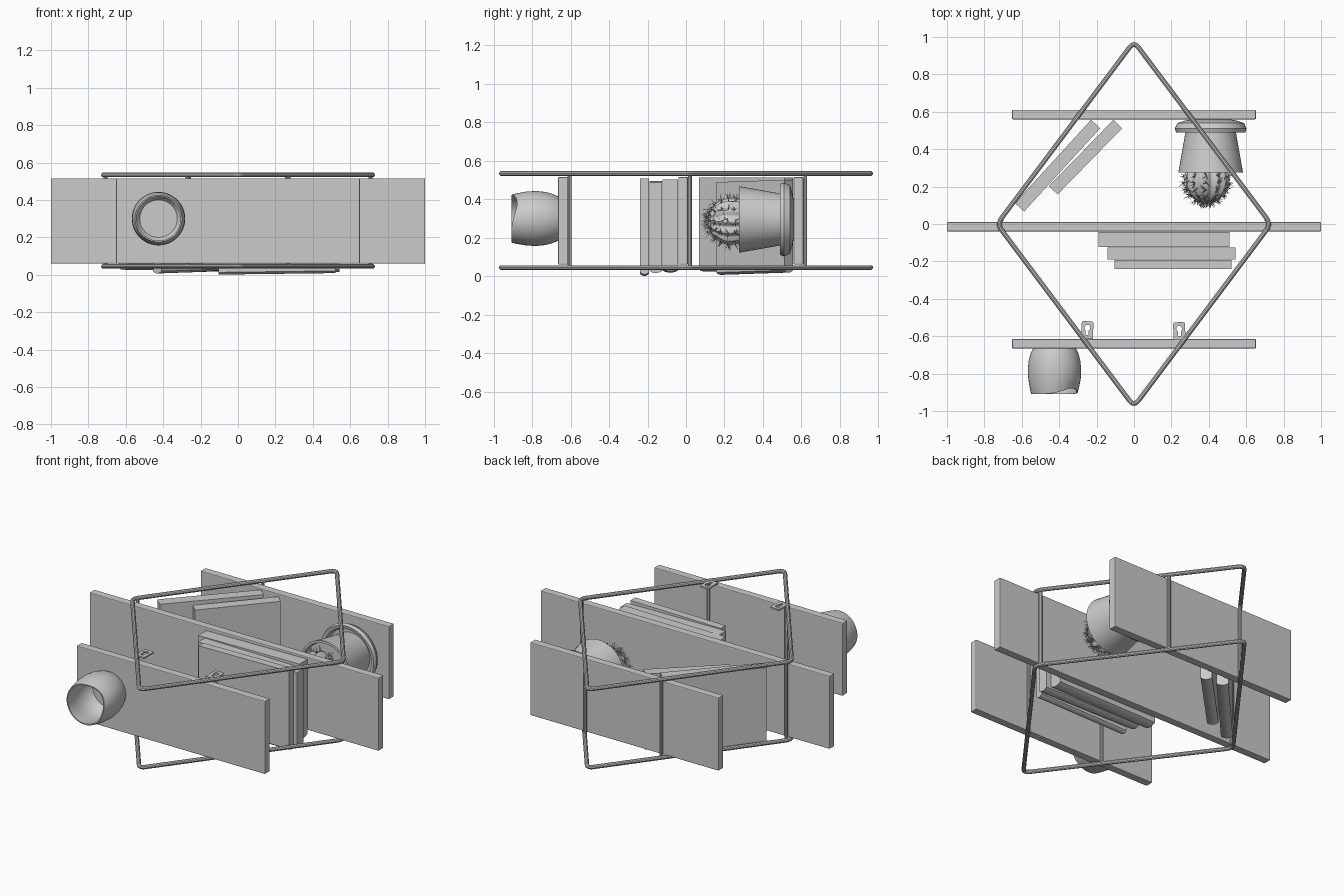
import bpy, bmesh, math, random
from mathutils import Vector, Matrix

if "Cube" in bpy.data.objects:
    bpy.data.objects.remove(bpy.data.objects["Cube"])

random.seed(4)


def finish(bm, name, angle=None):
    bmesh.ops.recalc_face_normals(bm, faces=bm.faces)
    me = bpy.data.meshes.new(name)
    bm.to_mesh(me)
    bm.free()
    ob = bpy.data.objects.new(name, me)
    bpy.context.collection.objects.link(ob)
    if angle:
        smooth(ob, angle)
    return ob


def smooth(ob, angle=35):
    bpy.ops.object.select_all(action='DESELECT')
    ob.select_set(True)
    bpy.context.view_layer.objects.active = ob
    bpy.ops.object.shade_smooth_by_angle(angle=math.radians(angle))


def box(name, lo, hi, bevel=0.0):
    bm = bmesh.new()
    bmesh.ops.create_cube(bm, size=1)
    for v in bm.verts:
        v.co = [(a + b) / 2 + c * (b - a) for a, b, c in zip(lo, hi, v.co)]
    if bevel:
        bmesh.ops.bevel(bm, geom=bm.edges[:], offset=bevel, segments=2,
                        affect='EDGES', profile=0.5)
    return finish(bm, name)


def rod(name, pts, radius, cyclic=False):
    cu = bpy.data.curves.new(name, 'CURVE')
    cu.dimensions = '3D'
    cu.bevel_depth, cu.bevel_resolution, cu.use_fill_caps = radius, 3, True
    sp = cu.splines.new('POLY')
    sp.points.add(len(pts) - 1)
    for p, co in zip(sp.points, pts):
        p.co = (*co, 1)
    sp.use_cyclic_u = cyclic
    return to_mesh(name, cu)


def to_mesh(name, cu):
    ob = bpy.data.objects.new(name, cu)
    bpy.context.collection.objects.link(ob)
    bpy.ops.object.select_all(action='DESELECT')
    ob.select_set(True)
    bpy.context.view_layer.objects.active = ob
    bpy.ops.object.convert(target='MESH')
    smooth(ob)
    return ob


def lathe(name, cx, cz, profile, n=48, shape=None):
    """Revolve (radius, y) points about an axis parallel to y."""
    bm = bmesh.new()
    rings = []
    for i, (r, y) in enumerate(profile):
        ring = []
        for k in range(n):
            a = math.tau * k / n
            rr, yy = shape(i, r, y, a) if shape else (r, y)
            ring.append(bm.verts.new((cx + rr * math.cos(a), yy, cz + rr * math.sin(a))))
        rings.append(ring)
    for p, q in zip(rings, rings[1:]):
        for k in range(n):
            bm.faces.new((p[k], p[(k + 1) % n], q[(k + 1) % n], q[k]))
    bm.faces.new(rings[0])
    bm.faces.new(rings[-1])
    return finish(bm, name, 40)


def book(name, p, q, thick, z0, z1, tilt=0.0):
    """Book with a rounded spine at low z; p-q is one cover edge in plan."""
    p, q = Vector((*p, 0)), Vector((*q, 0))
    d = (q - p).normalized()
    side = Vector((-d.y, d.x, 0)) * thick
    bulge = 0.012
    sec = [(0, z1), (0, z0 + bulge)]
    sec += [(t, z0 + bulge * (2 * t - 1) ** 2) for t in (0.17, 0.33, 0.5, 0.67, 0.83)]
    sec += [(1, z0 + bulge), (1, z1)]
    bm = bmesh.new()
    ends = [[bm.verts.new(e + side * s + Vector((0, 0, z + tilt * f))) for s, z in sec]
            for e, f in ((p, -1), (q, 1))]
    for e in ends:
        bm.faces.new(e)
    m = len(sec)
    for k in range(m):
        j = (k + 1) % m
        bm.faces.new((ends[0][k], ends[0][j], ends[1][j], ends[1][k]))
    return finish(bm, name, 25)


# Two diamond rod frames with rounded corners
corners = [Vector(c) for c in ((0, 0.976), (0.732, 0), (0, -0.976), (-0.732, 0))]
for label, z in (("front", 0.045), ("wall", 0.534)):
    pts = []
    for i, c in enumerate(corners):
        a = c + (corners[i - 1] - c).normalized() * 0.04
        b = c + (corners[(i + 1) % 4] - c).normalized() * 0.04
        for k in range(7):
            t = k / 6
            co = a * (1 - t) ** 2 + c * 2 * t * (1 - t) + b * t * t
            pts.append((co.x, co.y, z))
    rod(f"{label}_diamond_frame", pts, 0.0125, True)

# Shelf boards and the cross rods that carry them
for label, half, y, rx in (("top", 0.652, -0.64, 0.27), ("middle", 1.0, -0.015, 0.708),
                           ("bottom", 0.652, 0.585, 0.262)):
    box(f"{label}_shelf", (-half, y - 0.025, 0.06), (half, y + 0.025, 0.516), 0.005)
    for s in (-1, 1):
        yy = y + 0.035
        rod(f"{label}_shelf_support", [(s * rx, yy, 0.045), (s * rx, yy, 0.534)], 0.0105)

# Hanging tabs with keyholes on the wall frame
for x, y, rot in ((-0.25, -0.567, -0.05), (0.242, -0.572, 0.04)):
    cu = bpy.data.curves.new("hanging_tab", 'CURVE')
    cu.dimensions, cu.fill_mode, cu.extrude = '2D', 'BOTH', 0.005
    outer = [(-0.033, -0.047), (0.033, -0.047), (0.031, 0.042), (0.024, 0.047),
             (-0.024, 0.047), (-0.031, 0.042)]
    hole = [(0.016 * math.cos(a), 0.012 + 0.016 * math.sin(a))
            for a in (math.radians(-60 + 30 * k) for k in range(11))]
    hole += [(-0.008, -0.026), (0.008, -0.026)]
    for loop in (outer, hole):
        sp = cu.splines.new('POLY')
        sp.points.add(len(loop) - 1)
        for p, co in zip(sp.points, loop):
            p.co = (*co, 0, 1)
        sp.use_cyclic_u = True
    tab = to_mesh("hanging_tab", cu)
    tab.location = (x, y, 0.534)
    tab.rotation_euler.z = rot

# Books: a flat stack on the middle shelf, two leaning on the bottom shelf
book("stacked_book_large", (-0.19, -0.122), (0.51, -0.122), 0.08, 0.022, 0.50, 0.004)
book("stacked_book_medium", (-0.143, -0.19), (0.542, -0.19), 0.065, 0.02, 0.49, -0.004)
book("stacked_book_small", (-0.105, -0.24), (0.52, -0.24), 0.048, 0.005, 0.503, 0.004)
book("leaning_book_large", (-0.637, 0.112), (-0.23, 0.557), -0.067, 0.025, 0.512)
book("leaning_book_small", (-0.455, 0.203), (-0.11, 0.557), -0.065, 0.013, 0.495, 0.006)


# Barrel vase with a shallow dip in its rim
def dip(i, r, y, a):
    w = max(0, math.cos(a - math.radians(40))) ** 4
    return r, y + (0.03 * w if 5 <= i <= 8 else 0)


lathe("vase", -0.425, 0.3,
      [(0.115, -0.665), (0.127, -0.69), (0.138, -0.73), (0.143, -0.78), (0.14, -0.83),
       (0.131, -0.885), (0.125, -0.908), (0.118, -0.908), (0.12, -0.88), (0.13, -0.82),
       (0.132, -0.77), (0.122, -0.71), (0.10, -0.685)], shape=dip)

# Plant pot with soil, and its saucer
PX, PZ = 0.41, 0.295
lathe("plant_pot", PX, PZ, [(0.13, 0.535), (0.135, 0.49), (0.173, 0.275), (0.158, 0.275),
                            (0.152, 0.30), (0.02, 0.298)])
lathe("saucer", PX, PZ, [(0.10, 0.56), (0.14, 0.552), (0.178, 0.54), (0.192, 0.51),
                         (0.185, 0.49), (0.165, 0.495), (0.155, 0.53), (0.02, 0.535)])

# Ribbed ball cactus
CX, CY, CZ, R, RIBS = 0.388, 0.235, 0.285, 0.122, 12
ball = []
for k in range(17):
    t = 0.06 + (math.pi - 0.5) * k / 16
    ball.append((R * math.sin(t), CY - R * math.cos(t)))
lathe("cactus_body", CX, CZ, ball, 96,
      lambda i, r, y, a: (r * (0.93 + 0.07 * math.cos(RIBS * a)), y))

# Spine clusters along each rib
bm = bmesh.new()
for j in range(RIBS):
    a = math.tau * j / RIBS
    for k in range(6):
        t = 0.2 + 0.31 * k
        n = Vector((math.sin(t) * math.cos(a), -math.cos(t), math.sin(t) * math.sin(a)))
        base = Vector((CX, CY, CZ)) + n * R * 0.99
        for s in range(6):
            jitter = Vector([random.uniform(-1, 1) for _ in range(3)])
            d = (n * 0.7 + jitter).normalized()
            length = random.uniform(0.022, 0.042)
            m = Matrix.Translation(base + d * length / 2) @ \
                d.to_track_quat('Z', 'Y').to_matrix().to_4x4()
            bmesh.ops.create_cone(bm, segments=3, radius1=0.0022, radius2=0.0006,
                                  depth=length, cap_ends=True, matrix=m)
finish(bm, "cactus_spines")
